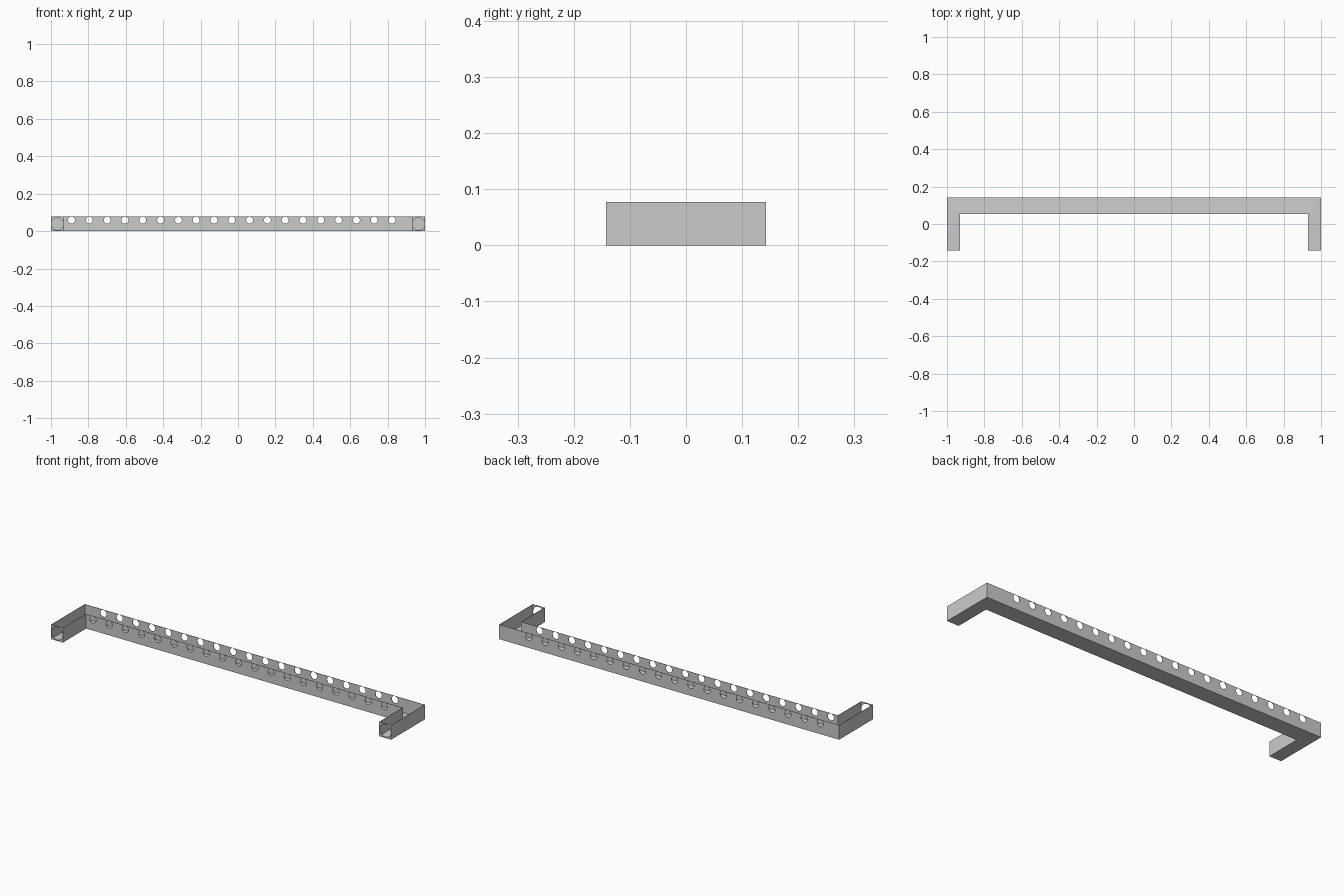
import bpy
import bmesh
import math
from mathutils import Vector

cube = bpy.data.objects.get("Cube")
if cube:
    bpy.data.objects.remove(cube, do_unlink=True)

HEIGHT = 0.077
DEPTH = 0.1425     # half of the overall depth
INNER = 0.93       # inner side of the arms
BAR_FRONT = 0.053  # front wall of the long bar
UP = Vector((0, 0, 1))

metal = bpy.data.materials.new("light grey metal")
metal.use_nodes = True
grey = (0.6, 0.6, 0.6, 1)
metal.diffuse_color = grey
metal.node_tree.nodes["Principled BSDF"].inputs["Base Color"].default_value = grey

bm = bmesh.new()


def add_loop(points):
    verts = [bm.verts.new(p) for p in points]
    return [bm.edges.new((a, b)) for a, b in zip(verts, verts[1:] + verts[:1])]


def add_panel(outline, normal, holes=()):
    """Flat sheet with round holes, facing along normal."""
    edges = add_loop(outline)
    side = UP.cross(normal)
    for centre, radius, count in holes:
        angles = [math.tau * i / count for i in range(count)]
        edges += add_loop([centre + radius * (side * math.cos(a) + UP * math.sin(a))
                           for a in angles])
    made = bmesh.ops.triangle_fill(bm, edges=edges, use_beauty=True, normal=normal)
    for face in [g for g in made["geom"] if isinstance(g, bmesh.types.BMFace)]:
        face.normal_update()
        if face.normal.dot(normal) < 0:
            face.normal_flip()


# Floor: U-shaped plan, anticlockwise from above
plan = [Vector((x, y, 0)) for x, y in (
    (-1, -DEPTH), (-INNER, -DEPTH), (-INNER, BAR_FRONT), (INNER, BAR_FRONT),
    (INNER, -DEPTH), (1, -DEPTH), (1, DEPTH), (-1, DEPTH))]
add_panel(plan, -UP)

# Walls: rows of small holes in the bar, one large hole in each arm end
for a, b in zip(plan, plan[1:] + plan[:1]):
    direction = (b - a).normalized()
    normal = direction.cross(UP)
    holes = []
    if abs(direction.x) > 0.5:
        if (b - a).length > 1:
            holes = [(Vector((-0.89 + 0.0952 * i, a.y, 0.058)), 0.0185, 20)
                     for i in range(19)]
        else:
            holes = [((a + b) / 2 + UP * HEIGHT / 2, 0.0335, 32)]
    add_panel([a, b, b + UP * HEIGHT, a + UP * HEIGHT], normal, holes)

bmesh.ops.remove_doubles(bm, verts=bm.verts[:], dist=0.0001)
mesh = bpy.data.meshes.new("perforated_channel")
bm.to_mesh(mesh)
bm.free()
mesh.materials.append(metal)
channel = bpy.data.objects.new("perforated_channel", mesh)
bpy.context.collection.objects.link(channel)

# Thin sheet thickness, inwards
sheet = channel.modifiers.new("sheet_thickness", "SOLIDIFY")
sheet.thickness = 0.002
sheet.offset = -1
sheet.use_even_offset = True
